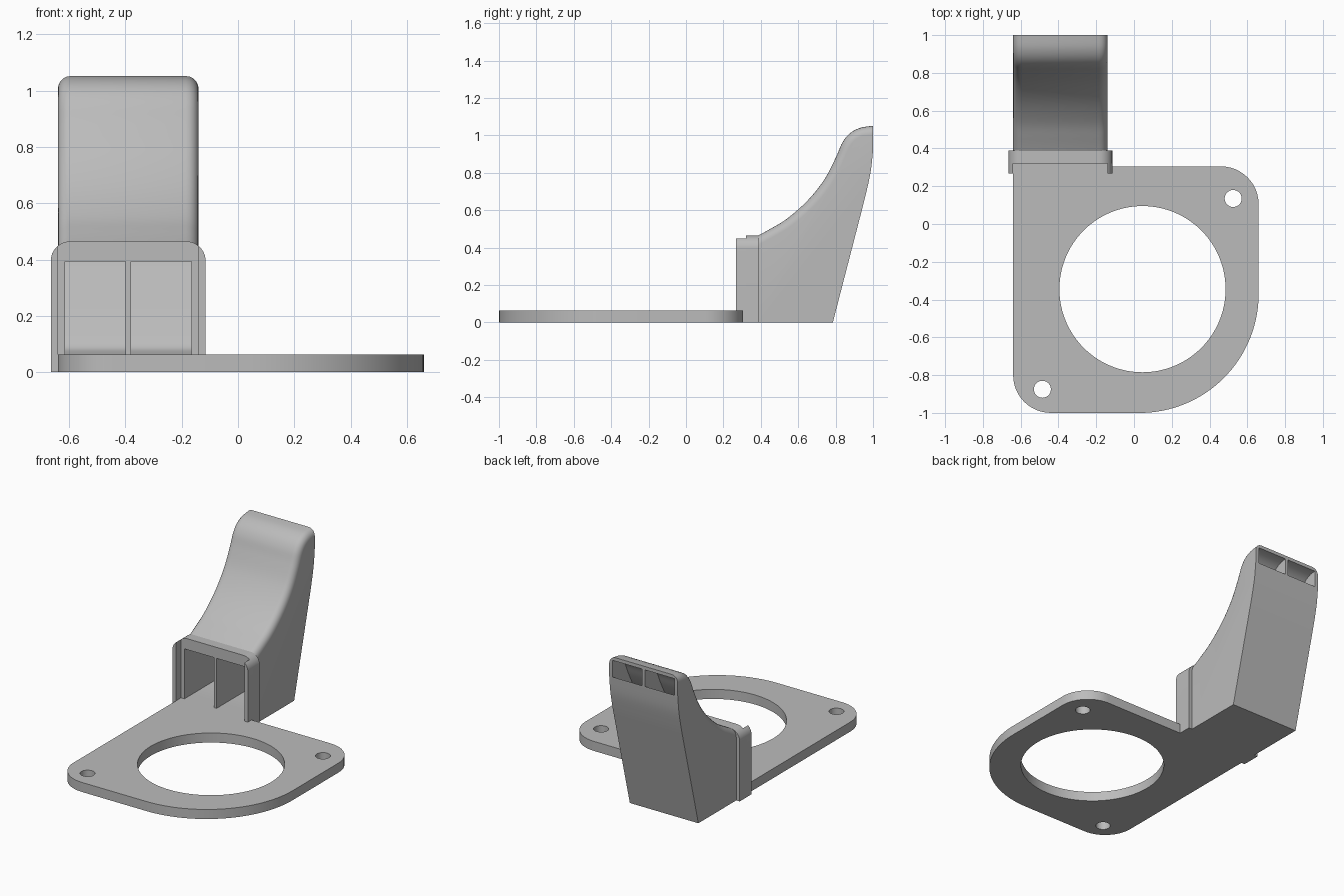
import bpy, bmesh, math
from mathutils import Vector

if "Cube" in bpy.data.objects:
    bpy.data.objects.remove(bpy.data.objects["Cube"])

grey = bpy.data.materials.new("light_grey_plastic")
grey.use_nodes = True
colour = (0.5, 0.5, 0.5, 1)
grey.diffuse_color = colour
grey.node_tree.nodes["Principled BSDF"].inputs["Base Color"].default_value = colour


def arc(cx, cy, r, a0, a1, n=12):
    angles = [math.radians(a0 + (a1 - a0) * i / n) for i in range(n + 1)]
    return [(cx + r * math.cos(a), cy + r * math.sin(a)) for a in angles]


def spline(points, steps=5):
    """Smooth curve through the given points."""
    p = [Vector(q) for q in [points[0]] + points + [points[-1]]]
    out = []
    for a, b, c, d in zip(p, p[1:], p[2:], p[3:]):
        for i in range(steps):
            t = i / steps
            out.append(tuple(b + (c - a) * t / 2 + (2 * a - 5 * b + 4 * c - d) * t * t / 2
                             + (3 * b - a - 3 * c + d) * t ** 3 / 2))
    return out + [points[-1]]


def prism(name, outline, axis, lo, hi, fillet=0):
    """Extrude an outline along an axis, optionally rounding the upper side edges."""
    def place(u, v, w):
        return {"x": (w, u, v), "y": (u, w, v), "z": (u, v, w)}[axis]
    bm = bmesh.new()
    rings = [[bm.verts.new(place(u, v, w)) for u, v in outline] for w in (lo, hi)]
    n = len(outline)
    for ring in rings:
        bm.faces.new(ring)
    for i in range(n):
        j = (i + 1) % n
        bm.faces.new((rings[0][i], rings[0][j], rings[1][j], rings[1][i]))
    bmesh.ops.recalc_face_normals(bm, faces=bm.faces)
    if fillet:
        bm.normal_update()
        edges = [e for e in bm.edges
                 if any(f.normal.z > 0.1 for f in e.link_faces)
                 and any(abs(f.normal.x) > 0.9 for f in e.link_faces)]
        bmesh.ops.bevel(bm, geom=edges, offset=fillet, segments=5, profile=0.5,
                        affect="EDGES")
    mesh = bpy.data.meshes.new(name)
    bm.to_mesh(mesh)
    bm.free()
    mesh.materials.append(grey)
    obj = bpy.data.objects.new(name, mesh)
    bpy.context.collection.objects.link(obj)
    return obj


def cut(obj, cutters):
    bpy.context.view_layer.objects.active = obj
    for c in cutters:
        mod = obj.modifiers.new("cut", "BOOLEAN")
        mod.operation, mod.solver, mod.object = "DIFFERENCE", "EXACT", c
        bpy.ops.object.modifier_apply(modifier=mod.name)


def smooth(obj):
    bpy.ops.object.select_all(action="DESELECT")
    obj.select_set(True)
    bpy.context.view_layer.objects.active = obj
    bpy.ops.object.shade_smooth_by_angle(angle=math.radians(30))


LEFT, RIGHT, MID = -0.64, -0.14, -0.39   # duct sides and middle
THICK = 0.063

# Mounting plate with fan opening and two screw holes
outline = ([(LEFT, 0.32)] + arc(-0.44, -0.8, 0.2, 180, 270)
           + arc(0.03, -0.37, 0.63, 270, 360, 32) + arc(0.46, 0.105, 0.2, 0, 90)
           + [(RIGHT, 0.305), (RIGHT, 0.32)])
plate = prism("mounting_plate", outline, "z", 0, THICK)
holes = [prism("hole_cutter", arc(x, y, r, 0, 360 - 360 / n, n - 1), "z", -0.1, 0.2)
         for x, y, r, n in ((0.045, -0.345, 0.44, 96), (0.525, 0.135, 0.045, 32),
                            (-0.485, -0.875, 0.045, 32))]
cut(plate, holes)

# Curved air duct
top = spline([(0.38, 0.462), (0.45, 0.5), (0.54, 0.555), (0.65, 0.652), (0.74, 0.765),
              (0.8, 0.88), (0.835, 0.96), (0.875, 1.01), (0.93, 1.04), (1.0, 1.052)])
back = spline([(1.0, 0.92), (0.988, 0.81), (0.965, 0.7), (0.94, 0.6)])
duct = prism("air_duct", [(0.38, 0)] + top + back + [(0.785, 0)], "x", LEFT, RIGHT, 0.045)

# Collar around the duct inlet
shoulder = 0.395
collar_outline = ([(-0.665, 0)] + arc(-0.595, shoulder, 0.07, 180, 90)
                  + arc(-0.185, shoulder, 0.07, 90, 0) + [(-0.115, 0)])
collar = prism("inlet_collar", collar_outline, "y", 0.32, 0.39)

# Twin air channels leaving a central divider
roof = spline([(0.38, 0.4), (0.46, 0.455), (0.57, 0.53), (0.67, 0.63), (0.765, 0.755),
               (0.83, 0.87), (0.87, 0.955), (0.91, 1.0), (0.96, 1.025), (1.02, 1.03)])
rear = spline([(1.0, 0.92), (0.965, 0.83), (0.945, 0.75), (0.91, 0.6)])
floor = spline([(0.79, 0.13), (0.76, 0.085), (0.7, THICK)])
channel = [(0.3, 0.39)] + roof + [(1.02, 0.92)] + rear + floor + [(0.3, THICK)]
channels = [prism("channel_cutter", channel, "x", a, b)
            for a, b in ((LEFT + 0.025, MID - 0.01), (MID + 0.01, RIGHT - 0.025))]
cut(duct, channels)
cut(collar, channels)

# Side lugs reaching forward past the plate edges
bend = math.degrees(math.acos(0.045 / 0.07))
lug = [(LEFT, 0), (-0.665, 0)] + arc(-0.595, shoulder, 0.07, 180, 180 - bend, 6)
lugs = [prism("right_lug", lug, "y", 0.267, 0.32),
        prism("left_lug", [(2 * MID - x, z) for x, z in lug], "y", 0.267, 0.32)]

for cutter in holes + channels:
    bpy.data.objects.remove(cutter)
for part in [plate, duct, collar] + lugs:
    smooth(part)
